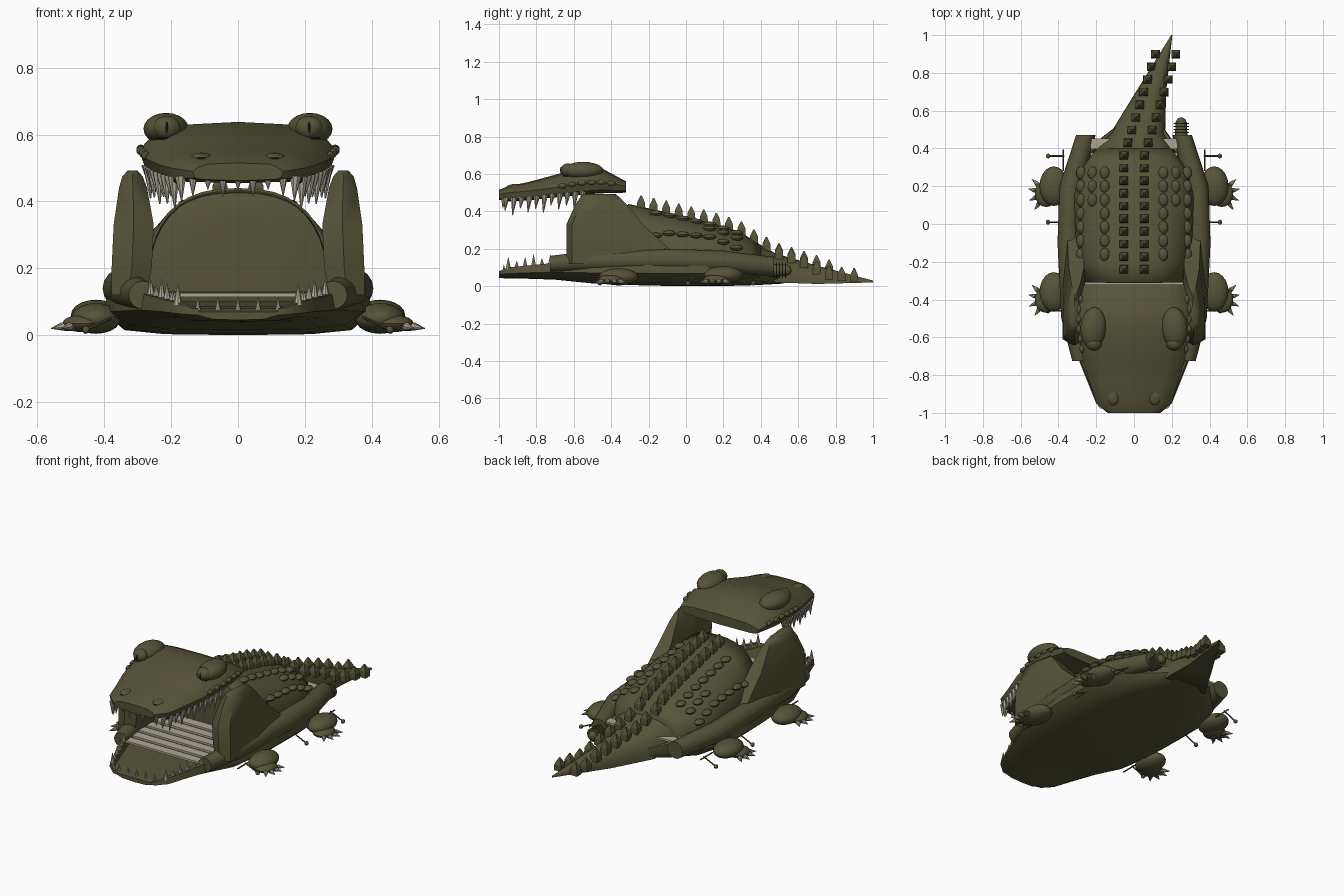
import bpy, bmesh, math
from mathutils import Vector, Matrix

if "Cube" in bpy.data.objects:
    bpy.data.objects.remove(bpy.data.objects["Cube"])


def material(name, rgb):
    m = bpy.data.materials.new(name)
    m.diffuse_color = (*rgb, 1)
    m.use_nodes = True
    m.node_tree.nodes["Principled BSDF"].inputs["Base Color"].default_value = m.diffuse_color
    return m


OLIVE = material("olive_skin", (0.092, 0.087, 0.038))
BONE = material("bone_beige", (0.42, 0.38, 0.30))
DARK = material("dark_blue_black", (0.012, 0.02, 0.026))


def finish(bm, name, mat, angle=40, solid=0):
    bmesh.ops.recalc_face_normals(bm, faces=bm.faces)
    me = bpy.data.meshes.new(name)
    bm.to_mesh(me)
    bm.free()
    me.materials.append(mat)
    me.shade_smooth()
    me.set_sharp_from_angle(angle=math.radians(angle))
    ob = bpy.data.objects.new(name, me)
    bpy.context.collection.objects.link(ob)
    if solid:
        mod = ob.modifiers.new("thickness", 'SOLIDIFY')
        mod.thickness = solid
        mod.offset = -1
    return ob


def loft(bm, rings, closed=True):
    rows = [[bm.verts.new(p) for p in r] for r in rings]
    n = len(rows[0])
    for a, b in zip(rows, rows[1:]):
        for i in range(n if closed else n - 1):
            j = (i + 1) % n
            bm.faces.new((a[i], a[j], b[j], b[i]))
    if closed:
        bm.faces.new(rows[0])
        bm.faces.new(rows[-1])


def ball(bm, c, r, turn=0, seg=20):
    m = Matrix.Translation(c) @ Matrix.Rotation(turn, 4, 'Z') @ Matrix.Diagonal((*r, 1))
    bmesh.ops.create_uvsphere(bm, u_segments=seg, v_segments=seg // 2, radius=1, matrix=m)


def rod(bm, a, b, r1, r2, seg=8):
    a, b = Vector(a), Vector(b)
    d = b - a
    m = Matrix.Translation((a + b) / 2) @ d.to_track_quat('Z', 'Y').to_matrix().to_4x4()
    bmesh.ops.create_cone(bm, cap_ends=True, segments=seg, radius1=r1, radius2=r2, depth=d.length, matrix=m)


def at(rows, y):
    for a, b in zip(rows, rows[1:]):
        if y <= b[0]:
            t = max(0, (y - a[0]) / (b[0] - a[0]))
            return [p + (q - p) * t for p, q in zip(a, b)]
    return list(rows[-1])


def mirrored(half, y, cx=0):
    pts = [(cx + x, y, z) for x, z in half]
    return pts + [(cx - x, y, z) for x, z in reversed(half) if x > 1e-6]


# boat hull with lower jaw: y, half width, keel, rim, floor, centre x
HULL = [(-1, .14, .045, .08, .07, 0), (-.95, .2, .04, .10, .08, 0), (-.85, .24, .04, .11, .085, 0),
        (-.7, .30, .035, .125, .09, 0), (-.5, .375, .015, .14, .1, 0), (-.2, .40, .003, .15, .1, 0),
        (.1, .40, 0, .15, .1, 0), (.3, .34, .003, .14, .1, 0), (.42, .22, .008, .12, .1, 0),
        (.52, .12, .014, .08, .06, .03)]
bm = bmesh.new()
loft(bm, [mirrored([(0, zb), (.55 * w, zb + .003), (.85 * w, zb + .015), (w, zb + .45 * (zt - zb)),
                    (.97 * w, zt), (.86 * w, zt), (.83 * w, fl), (0, fl)], y, cx)
          for y, w, zb, zt, fl, cx in HULL])
finish(bm, "hull_and_lower_jaw", OLIVE)

# floor planks
bm = bmesh.new()
for i in range(16):
    y = -.70 + i * .075
    w = .265 if y < .3 else .23
    m = Matrix.Translation((0, y, .12 + .0012 * i)) @ Matrix.Diagonal((2 * w, .055, .012, 1))
    bmesh.ops.create_cube(bm, size=1, matrix=m)
finish(bm, "floor_planks", BONE)

# back shell and tail: y, centre x, half width, top, base
BACK = [(-.31, 0, .275, .44, .14), (-.1, 0, .31, .395, .14), (.15, 0, .32, .335, .14),
        (.29, 0, .28, .29, .13), (.40, 0, .20, .22, .10), (.48, .02, .145, .175, .02),
        (.7, .09, .08, .11, .012), (1, .2, .003, .03, .02)]


def arch(row, n=20):
    y, cx, w, zt, zb = row
    pts = []
    for i in range(n + 1):
        a = math.pi * i / n
        c = math.cos(a)
        pts.append((cx + w * math.copysign(abs(c) ** .8, c), y, zb + (zt - zb) * abs(math.sin(a)) ** .8))
    return pts


def back_z(x, y):
    _, cx, w, zt, zb = at(BACK, y)
    u = min(abs(x - cx) / w, .95)
    return zb + (zt - zb) * (1 - u ** 2.5) ** .4


bm = bmesh.new()
loft(bm, [arch(at(BACK, y)) for y in (-.31, -.2, -.1, .02, .15, .22, .29, .35, .40)], closed=False)
finish(bm, "back_shell", OLIVE, 50, .008)
bm = bmesh.new()
loft(bm, [arch(r) for r in BACK[4:]])
finish(bm, "tail", OLIVE, 50)
# rounded wall closing the front of the shell
bm = bmesh.new()
loft(bm, [arch((-.295, 0, .12, .36, .13)), arch((-.29, 0, .21, .405, .13)),
          arch((-.28, 0, .268, .43, .13)), arch((-.27, 0, .27, .428, .13))])
finish(bm, "mouth_back_wall", OLIVE, 60)

# paired spine spikes and flank scales
bm = bmesh.new()
for i in range(18):
    y = -.24 + i * .067
    cx = max(0, (y - .36) * .31)
    for s in (-1, 1):
        x = cx + s * .054
        z = back_z(x, y)
        for lo, hi, r1, r2 in ((-.012, .025, .033, .031), (.025, .062, .031, .005)):
            m = (Matrix.Translation((x, y, z + (lo + hi) / 2)) @ Matrix.Diagonal((1, .95, 1, 1))
                 @ Matrix.Rotation(math.pi / 4, 4, 'Z'))
            bmesh.ops.create_cone(bm, cap_ends=True, segments=4, radius1=r1, radius2=r2, depth=hi - lo, matrix=m)
finish(bm, "spine_spikes", OLIVE)
bm = bmesh.new()
for s in (-1, 1):
    for col, x in enumerate((.155, .22, .28)):
        for row in range(7):
            if col == 1 and row > 2:
                continue
            y = .27 - row * .072
            ball(bm, (s * x, y, back_z(x, y) + .003), (.026, .035, .016), seg=12)
finish(bm, "flank_scales", OLIVE)

# head with upper jaw: y, half width, bottom, widest height, top
HEAD = [(-1, .135, .462, .49, .515), (-.95, .20, .455, .50, .535), (-.85, .23, .46, .508, .555),
        (-.72, .27, .475, .525, .59), (-.56, .295, .49, .55, .638), (-.44, .295, .497, .555, .625),
        (-.32, .265, .50, .535, .56)]
bm = bmesh.new()
loft(bm, [mirrored([(0, b), (.8 * w, b + .004), (.95 * w, b + .3 * (m - b)), (w, m),
                    (.88 * w, m + .5 * (t - m)), (.68 * w, m + .88 * (t - m)), (0, t)], y)
          for y, w, b, m, t in HEAD])
finish(bm, "head_and_upper_jaw", OLIVE)

eyes, pupils, noses, holes = [bmesh.new() for _ in range(4)]
cheeks, gums, upper, lower = [bmesh.new() for _ in range(4)]
for s in (-1, 1):
    # eyes with lids, rims and slit pupils
    ball(eyes, (s * .215, -.55, .617), (.068, .11, .048), s * .08)
    ball(eyes, (s * .213, -.632, .62), (.042, .038, .036))
    ball(pupils, (s * .213, -.668, .622), (.004, .005, .018), seg=10)
    ball(pupils, (s * .215, -.640, .589), (.03, .018, .004), seg=12)
    # nostrils
    ball(noses, (s * .11, -.915, .528), (.033, .045, .018))
    ball(holes, (s * .11, -.954, .528), (.016, .008, .006), seg=10)
    # cheek bumps
    for i in range(6):
        y = -.66 + i * .052
        r = at(HEAD, y)
        ball(cheeks, (s * (r[1] - .004), y, r[3] + .002), (.014, .024, .014), seg=10)
    # gum lines under the jaw edge
    for i in range(8):
        ya, yb = -.95 + i * .05, -.90 + i * .05
        a, b = at(HEAD, ya), at(HEAD, yb)
        rod(gums, (s * (a[1] * .9), ya, a[2] + .008), (s * (b[1] * .9), yb, b[2] + .008), .010, .010, 6)
    # teeth along both jaw sides
    for i in range(11):
        y = -.96 + i * .041
        r = at(HEAD, y)
        l = (.065, .09, .055, .08)[i % 4]
        x = s * r[1] * .92
        rod(upper, (x, y, r[2] + .018), (x * .98, y - .008, r[2] + .012 - l), .018, .002)
    for i in range(6):
        y = -.95 + i * .045
        h = at(HULL, y)
        l = (.055, .03, .045)[i % 3]
        x = s * h[1] * .9
        rod(lower, (x, y, h[3] - .01), (x, y, h[3] + l), .014, .001)
# teeth across the jaw fronts
for i in range(-3, 4):
    rod(upper, (i * .045, -.975, .475), (i * .045, -.98, .435 - .02 * (abs(i) % 2)), .014, .001)
    if abs(i) < 3:
        rod(lower, (i * .06, -.972, .075), (i * .06, -.975, .115), .009, .001)
for b, name, mat in ((eyes, "eyes", OLIVE), (pupils, "pupils", DARK), (noses, "nostrils", OLIVE),
                     (holes, "nostril_holes", DARK), (cheeks, "cheek_bumps", OLIVE), (gums, "upper_gums", DARK),
                     (upper, "upper_teeth", BONE), (lower, "lower_teeth", BONE)):
    finish(b, name, mat)

# jaw side walls: height, front y, back y, inner x, outer x
WALL = [(.12, -.64, .06, .275, .378), (.2, -.64, -.09, .258, .378), (.33, -.64, -.23, .252, .372),
        (.44, -.59, -.32, .272, .356), (.475, -.565, -.355, .285, .346), (.492, -.55, -.375, .30, .33)]
# side tubes: y, centre x, centre z, radius
TUBE = [(-.725, .285, .12, .042), (-.5, .33, .135, .055), (-.1, .345, .14, .06),
        (.2, .335, .13, .06), (.47, .255, .105, .052)]
walls, tubes, feet, claws, locks = [bmesh.new() for _ in range(5)]
for s in (-1, 1):
    loft(walls, [[(s * x, y, z) for x, y in ((a, f + .03), ((a + b) / 2, f), (b, f + .03), (b, (f + k) / 2),
                                            (b * .93, k), (a * 1.05, k), (a, (f + k) / 2))]
                 for z, f, k, a, b in WALL])
    loft(tubes, [[(s * (cx + r * math.cos(t * math.pi / 8)), y, cz + r * math.sin(t * math.pi / 8))
                  for t in range(16)] for y, cx, cz, r in TUBE])
    # legs with toes and claws
    for y, h in ((.2, .06), (-.36, .05)):
        ball(feet, (s * .425, y, h), (.075, .105, .046))
        ball(feet, (s * .465, y - .04, .035), (.06, .07, .026))
        for a in (-50, -20, 10, 38):
            c, n = math.cos(math.radians(a)), math.sin(math.radians(a))
            bx, by = .465, y - .035
            ball(feet, (s * (bx + .046 * c), by + .06 * n, .026), (.026, .014, .014), s * math.radians(a), 12)
            rod(claws, (s * (bx + .062 * c), by + .078 * n, .026),
                (s * (bx + .096 * c), by + .118 * n, .02), .0125, .001)
    # oar holders hanging off the sides
    for y in (.36, .01, -.46):
        rod(locks, (s * .37, y, .055), (s * .445, y, .02), .004, .004)
        rod(locks, (s * .375, y - .08, .05), (s * .375, y + .035, .05), .004, .004)
        ball(locks, (s * .455, y, .016), (.012, .014, .012), seg=10)
finish(walls, "jaw_side_walls", OLIVE, 50)
finish(tubes, "side_tubes", OLIVE)
finish(feet, "legs_and_toes", OLIVE)
finish(claws, "claws", BONE)
finish(locks, "oar_holders", OLIVE)

# ribbed motor at the stern
bm = bmesh.new()
rod(bm, (.25, .44, .085), (.25, .54, .085), .034, .03, 16)
ball(bm, (.25, .54, .085), (.028, .025, .028), seg=14)
for i in range(5):
    y = .465 + i * .016
    rod(bm, (.25, y, .085), (.25, y + .006, .085), .042, .042, 16)
finish(bm, "stern_motor", OLIVE)
